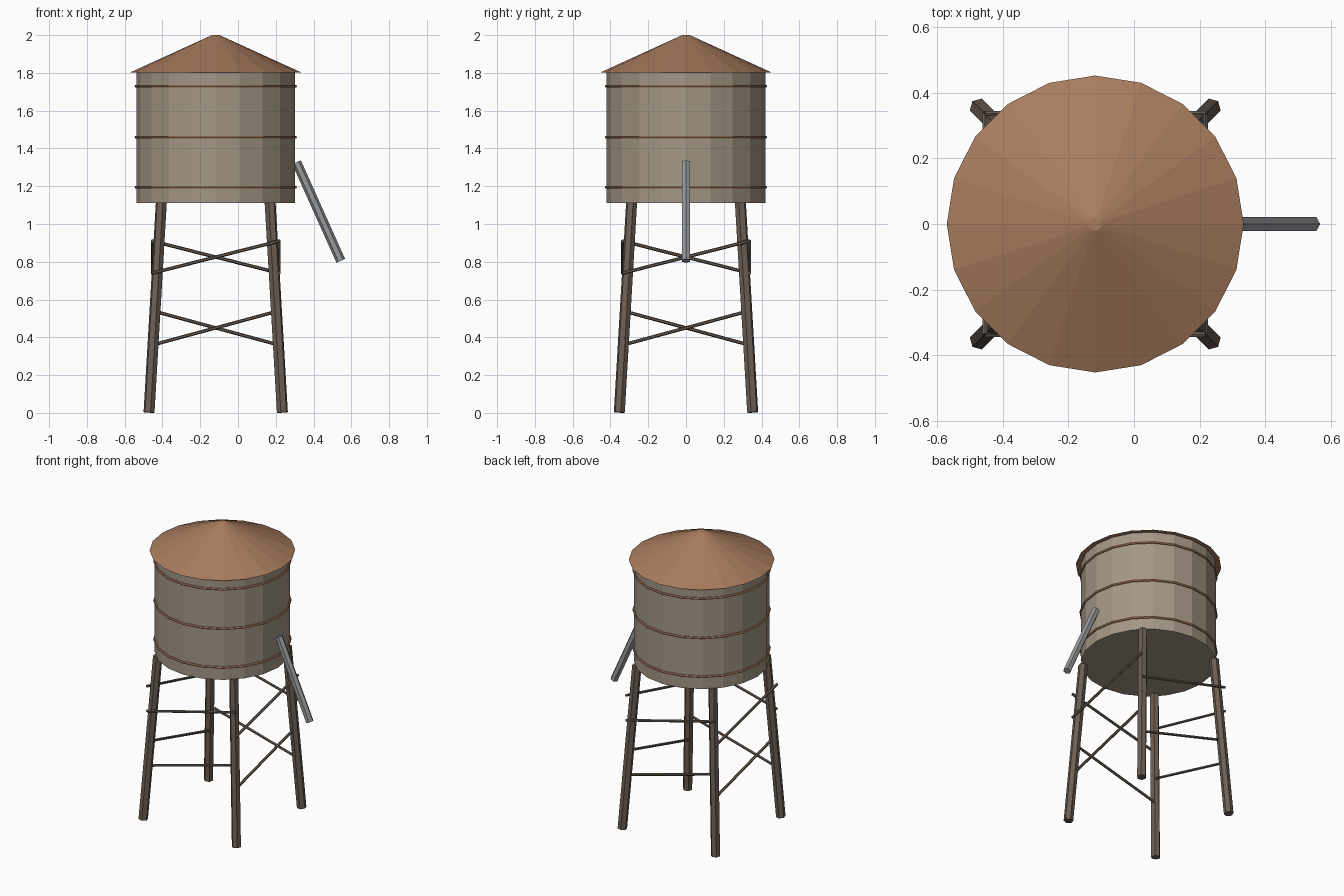
import bpy
from math import cos, sin, pi
from mathutils import Vector, Matrix

cube = bpy.data.objects.get("Cube")
if cube:
    bpy.data.objects.remove(cube)

CX = -0.118          # tower axis
TANK_BASE = 1.11
SIDES = 20


def material(name, colour):
    m = bpy.data.materials.new(name)
    m.use_nodes = True
    m.diffuse_color = (*colour, 1)
    m.node_tree.nodes["Principled BSDF"].inputs["Base Color"].default_value = (*colour, 1)
    return m


ROOF = material("rusty roof", (0.39, 0.20, 0.11))
WOOD = material("weathered planks", (0.37, 0.31, 0.235))
TIMBER = material("dark timber", (0.15, 0.115, 0.09))
STEEL = material("grey steel", (0.31, 0.32, 0.335))


def build(name, verts, faces, mat):
    mesh = bpy.data.meshes.new(name)
    mesh.from_pydata(verts, [], faces)
    mesh.materials.append(mat)
    mesh.update()
    ob = bpy.data.objects.new(name, mesh)
    bpy.context.collection.objects.link(ob)
    return ob


def lathe(name, profile, mat, closed=False):
    """Revolve (radius, height) points, listed bottom to top, about the tower axis."""
    n = len(profile)
    verts = [(CX + r * cos(2 * pi * i / SIDES), r * sin(2 * pi * i / SIDES), z)
             for r, z in profile for i in range(SIDES)]
    faces = []
    for k in range(n if closed else n - 1):
        a, b = k * SIDES, (k + 1) % n * SIDES
        for i in range(SIDES):
            j = (i + 1) % SIDES
            faces.append((a + i, a + j, b + j, b + i))
    if not closed:
        faces.append(tuple(reversed(range(SIDES))))
        faces.append(tuple(range((n - 1) * SIDES, n * SIDES)))
    return build(name, verts, faces, mat)


def beam(name, start, end, radius, mat, corner, sides=6):
    """Straight prism between two points, with one edge facing the corner direction."""
    start, end = Vector(start), Vector(end)
    axis = (end - start).normalized()
    u = Vector(corner)
    u = (u - axis * u.dot(axis)).normalized()
    ring = [Matrix.Rotation(2 * pi * i / sides, 3, axis) @ u * radius for i in range(sides)]
    verts = [start + p for p in ring] + [end + p for p in ring]
    faces = [(i, (i + 1) % sides, sides + (i + 1) % sides, sides + i) for i in range(sides)]
    faces += [tuple(reversed(range(sides))), tuple(range(sides, 2 * sides))]
    return build(name, verts, faces, mat)


# Tank and conical roof
lathe("tank", [(0.42, TANK_BASE), (0.42, 1.808)], WOOD)
lathe("roof", [(0.452, 1.803), (0.02, 2.0)], ROOF)

# Hoops round the tank
for label, z in (("lower", 1.195), ("middle", 1.46), ("upper", 1.73)):
    hoop = [(0.422 + 0.008 * cos(k * pi / 3), z + 0.008 * sin(k * pi / 3)) for k in range(6)]
    lathe(label + "_hoop", hoop, ROOF, closed=True)

# Splayed legs, and braces each rising to the next leg round
FOOT, HEAD = 0.353, 0.288
corners = [(-1, -1), (1, -1), (1, 1), (-1, 1)]
names = ["front_right", "front_left", "back_left", "back_right"]
sides = ["front", "left", "back", "right"]
for i, (sx, sy) in enumerate(corners):
    beam(names[i] + "_leg", (CX + sx * FOOT, sy * FOOT, 0.0025),
         (CX + sx * HEAD, sy * HEAD, TANK_BASE + 0.002), 0.03, TIMBER, (sx, sy, 0))
    nx, ny = corners[(i + 1) % 4]
    for label, z, reach in (("lower", 0.45, 0.314), ("upper", 0.825, 0.336)):
        beam(sides[i] + "_" + label + "_brace",
             (CX + sx * reach, sy * reach, z - 0.085),
             (CX + nx * reach, ny * reach, z + 0.085), 0.009, TIMBER, (0, 0, 1))

# Sloping spout
beam("spout", (0.31, 0, 1.327), (0.544, 0, 0.805), 0.025, STEEL, (1, 0, 0))
